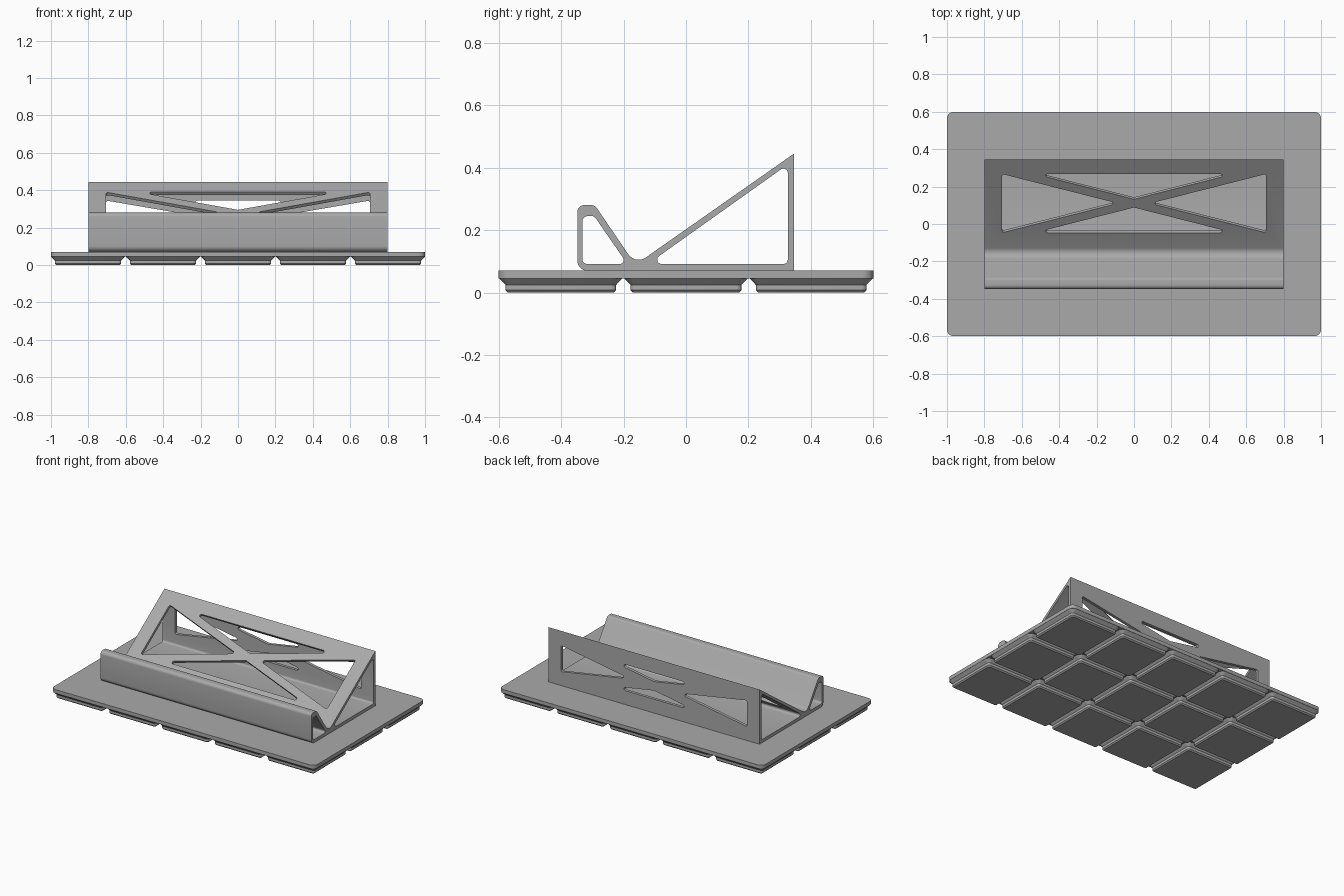
import bpy, bmesh, math
from mathutils import Vector, Matrix

if "Cube" in bpy.data.objects:
    bpy.data.objects.remove(bpy.data.objects["Cube"])

grey = bpy.data.materials.new("plastic grey")
grey.diffuse_color = (0.4, 0.4, 0.4, 1)
grey.use_nodes = True
grey.node_tree.nodes["Principled BSDF"].inputs["Base Color"].default_value = grey.diffuse_color


def rounded(points, steps=7):
    """Fillet a closed polygon given as (x, y, radius)."""
    out, n = [], len(points)
    for i, (x, y, r) in enumerate(points):
        p = Vector((x, y))
        if r == 0:
            out.append(p)
            continue
        a = (Vector(points[i - 1][:2]) - p).normalized()
        b = (Vector(points[(i + 1) % n][:2]) - p).normalized()
        half = a.angle(b) / 2
        c = p + (a + b).normalized() * (r / math.sin(half))
        start = p + a * (r / math.tan(half)) - c
        end = p + b * (r / math.tan(half)) - c
        sweep = start.angle_signed(end)
        for k in range(steps + 1):
            out.append(c + Matrix.Rotation(-sweep * k / steps, 2) @ start)
    return out


def rect(w, h, r):
    return rounded([(-w, -h, r), (w, -h, r), (w, h, r), (-w, h, r)])


def link(name, mesh):
    ob = bpy.data.objects.new(name, mesh)
    bpy.context.collection.objects.link(ob)
    mesh.materials.clear()
    mesh.materials.append(grey)
    return ob


def prism(name, loops, half_depth, matrix):
    """Extrude filled outlines (inner loops become holes) along local z."""
    cu = bpy.data.curves.new(name, 'CURVE')
    cu.dimensions, cu.fill_mode, cu.extrude = '2D', 'BOTH', half_depth
    for loop in loops:
        sp = cu.splines.new('POLY')
        sp.points.add(len(loop) - 1)
        for pt, co in zip(sp.points, loop):
            pt.co = (co.x, co.y, 0, 1)
        sp.use_cyclic_u = True
    tmp = bpy.data.objects.new("tmp", cu)
    bpy.context.collection.objects.link(tmp)
    dg = bpy.context.evaluated_depsgraph_get()
    mesh = bpy.data.meshes.new_from_object(tmp.evaluated_get(dg))
    bpy.data.objects.remove(tmp)
    bm = bmesh.new()
    bm.from_mesh(mesh)
    bmesh.ops.remove_doubles(bm, verts=bm.verts, dist=1e-5)
    bm.transform(matrix)
    bmesh.ops.recalc_face_normals(bm, faces=bm.faces)
    bm.to_mesh(mesh)
    bm.free()
    return link(name, mesh)


def frame(u, v, origin):
    """Matrix taking local x, y to directions u, v at the origin."""
    u, v = Vector(u).normalized(), Vector(v).normalized()
    m = Matrix((u, v, u.cross(v))).transposed().to_4x4()
    m.translation = origin
    return m


def cross_windows(w, h, t, r):
    """Four triangles left open by an X-shaped brace."""
    s = h / (w - t)
    b = (h - s * t) / s
    side = [(-w, -h, r), (-t, 0, r), (-w, h, r)]
    top = [(-b, h, r), (0, s * t, r), (b, h, r)]
    return [rounded(p) for p in (
        side, [(-x, y, q) for x, y, q in side],
        top, [(x, -y, q) for x, y, q in top])]


# base plate
CELL = 0.401
prism("base_plate", [rect(1.0, 0.6, 0.036)], 0.0125,
      Matrix.Translation((0, 0, 0.0575)))

# feet: stepped, chamfered pads in a 5 x 3 grid
levels = [(0.0, 0.170, 0.008), (0.0076, 0.1775, 0.0155),
          (0.0248, 0.1775, 0.0155), (0.0455, 0.198, 0.036)]
bm = bmesh.new()
for ix in range(-2, 3):
    for iy in range(-1, 2):
        rings = [[bm.verts.new((p.x + ix * CELL, p.y + iy * CELL, z))
                  for p in rect(half, half, r)] for z, half, r in levels]
        for lo, hi in zip(rings, rings[1:]):
            for i in range(len(lo)):
                bm.faces.new((lo[i - 1], lo[i], hi[i], hi[i - 1]))
        bm.faces.new(rings[0][::-1])
        bm.faces.new(rings[-1])
bmesh.ops.recalc_face_normals(bm, faces=bm.faces)
mesh = bpy.data.meshes.new("feet")
bm.to_mesh(mesh)
bm.free()
link("feet", mesh)

# stand: side profile with two hollow channels, run along x
outer = rounded([(-0.348, 0.07, 0.032), (0.346, 0.07, 0), (0.346, 0.445, 0),
                 (-0.162, 0.089, 0.04), (-0.292, 0.28, 0.022),
                 (-0.348, 0.28, 0.022)])
front_channel = rounded([(-0.332, 0.0915, 0.016), (-0.188, 0.0915, 0.013),
                         (-0.294, 0.245, 0.018), (-0.332, 0.245, 0.018)])
back_channel = rounded([(-0.122, 0.0915, 0.014), (0.326, 0.0915, 0.014),
                        (0.326, 0.41, 0.014)])
stand = prism("stand", [outer, front_channel, back_channel], 0.8,
              frame((0, 1, 0), (0, 0, 1), (0, 0, 0)))

# braced openings in the sloping rest and the back wall
slope = (0, 0.508, 0.356)
openings = [("rest", cross_windows(0.706, 0.192, 0.087, 0.0108),
             frame((1, 0, 0), slope, (0, 0.11, 0.28))),
            ("back", cross_windows(0.706, 0.09, 0.18, 0.011),
             frame((1, 0, 0), (0, 0, 1), (0, 0.336, 0.255)))]
for name, loops, matrix in openings:
    for loop in loops:
        cutter = prism(name + "_cutter", [loop], 0.03, matrix)
        mod = stand.modifiers.new(name, 'BOOLEAN')
        mod.operation, mod.solver, mod.object = 'DIFFERENCE', 'EXACT', cutter
        bpy.context.view_layer.objects.active = stand
        bpy.ops.object.modifier_apply(modifier=mod.name)
        bpy.data.objects.remove(cutter)

# smooth fillets, keep edges crisp
for ob in bpy.context.scene.objects:
    bpy.ops.object.select_all(action='DESELECT')
    ob.select_set(True)
    bpy.context.view_layer.objects.active = ob
    bpy.ops.object.shade_smooth_by_angle(angle=math.radians(30))
